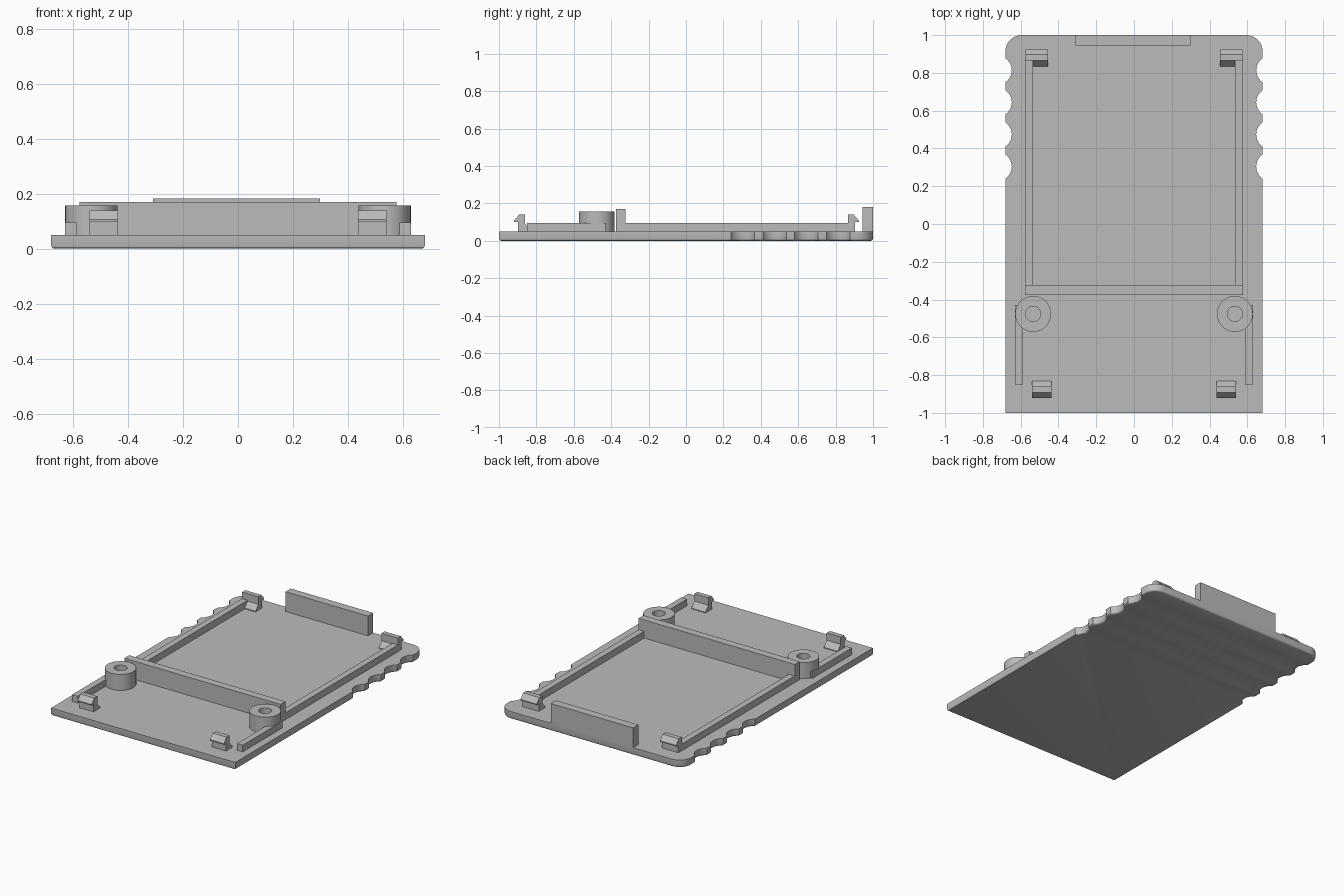
import bpy, bmesh
from math import pi, sin, cos, asin

default = bpy.data.objects.get("Cube")
if default:
    bpy.data.objects.remove(default, do_unlink=True)

grey = bpy.data.materials.new("plain grey plastic")
grey.use_nodes = True
colour = (0.5, 0.5, 0.5, 1)
grey.diffuse_color = colour
grey.node_tree.nodes["Principled BSDF"].inputs["Base Color"].default_value = colour

BASE = 0.05      # top of the base plate
SINK = 0.045     # parts start slightly inside the plate
LOW = 0.095      # height of the low rails


def finish(name, bm, smooth=False):
    bmesh.ops.recalc_face_normals(bm, faces=bm.faces)
    mesh = bpy.data.meshes.new(name)
    bm.to_mesh(mesh)
    bm.free()
    mesh.materials.append(grey)
    obj = bpy.data.objects.new(name, mesh)
    bpy.context.collection.objects.link(obj)
    if smooth:
        bpy.ops.object.select_all(action='DESELECT')
        obj.select_set(True)
        bpy.context.view_layer.objects.active = obj
        bpy.ops.object.shade_smooth_by_angle(angle=pi / 6)
    return obj


def prism(points, direction):
    """Closed solid made by pushing a flat outline along a direction."""
    bm = bmesh.new()
    face = bm.faces.new([bm.verts.new(p) for p in points])
    res = bmesh.ops.extrude_face_region(bm, geom=[face], use_keep_orig=True)
    moved = [g for g in res["geom"] if isinstance(g, bmesh.types.BMVert)]
    bmesh.ops.translate(bm, verts=moved, vec=direction)
    return bm


def box(name, x0, x1, y0, y1, top):
    pts = [(x0, y0, SINK), (x1, y0, SINK), (x1, y1, SINK), (x0, y1, SINK)]
    finish(name, prism(pts, (0, 0, top - SINK)))


# Base plate: square front corners, four finger scallops, round back corners
half_w, corner = 0.68, 0.085
r, depth = 0.077, 0.033
spread = asin(0.063 / r)
side = [(half_w, -1)]
for i in range(4):
    yc = 0.304 + 0.17 * i
    for k in range(13):
        a = spread * (k / 6 - 1)
        side.append((half_w - depth + r - r * cos(a), yc + r * sin(a)))
for k in range(11):
    a = pi / 2 * k / 10
    side.append((half_w - corner + corner * cos(a), 1 - corner + corner * sin(a)))
outline = side + [(-x, y) for x, y in reversed(side)]
bm = prism([(x, y, 0) for x, y in outline], (0, 0, BASE))
bm.normal_update()
bottom = [e for e in bm.edges if all(v.co.z < 0.001 for v in e.verts)]
bmesh.ops.bevel(bm, geom=bottom, offset=0.012, segments=3, profile=0.5, affect='EDGES')
finish("base_plate", bm, True)

# Cross wall and back wall
box("cross_wall", -0.577, 0.577, -0.375, -0.323, 0.171)
box("back_wall", -0.31, 0.298, 0.945, 1.0, 0.182)


def clip(name, x0, x1, y, s):
    """Snap clip with an outward hook (s = +1 back, -1 front) and inner ramp."""
    profile = [(-0.05, SINK), (-0.05, 0.055), (-0.02, 0.09), (-0.02, 0.14),
               (0.012, 0.14), (0.04, 0.107), (0.04, 0.1), (0.018, 0.1), (0.018, SINK)]
    pts = [(x0, y + s * d, z) for d, z in profile]
    finish(name, prism(pts, (x1 - x0, 0, 0)))


def boss(name, x, y):
    """Round screw post with a blind hole."""
    bm = bmesh.new()
    n = 40
    rings = []
    for rad, z in ((0.095, SINK), (0.095, 0.157), (0.04, 0.157), (0.04, BASE + 0.002)):
        rings.append([bm.verts.new((x + rad * cos(2 * pi * k / n),
                                    y + rad * sin(2 * pi * k / n), z)) for k in range(n)])
    for lo, hi in zip(rings, rings[1:]):
        for k in range(n):
            j = (k + 1) % n
            bm.faces.new((lo[k], lo[j], hi[j], hi[k]))
    bm.faces.new(rings[0])
    bm.faces.new(rings[-1])
    finish(name, bm, True)


# Mirrored rails, clips and screw posts
for s, label in ((1, "left"), (-1, "right")):
    def span(a, b):
        return sorted((s * a, s * b))
    box(label + "_long_rail", *span(0.535, 0.577), -0.33, 0.87, LOW)
    box(label + "_front_rail", *span(0.588, 0.63), -0.85, -0.43, LOW)
    clip(label + "_back_clip", *span(0.455, 0.575), 0.885, 1)
    clip(label + "_front_clip", *span(0.437, 0.54), -0.88, -1)
    boss(label + "_screw_post", s * 0.534, -0.476)
